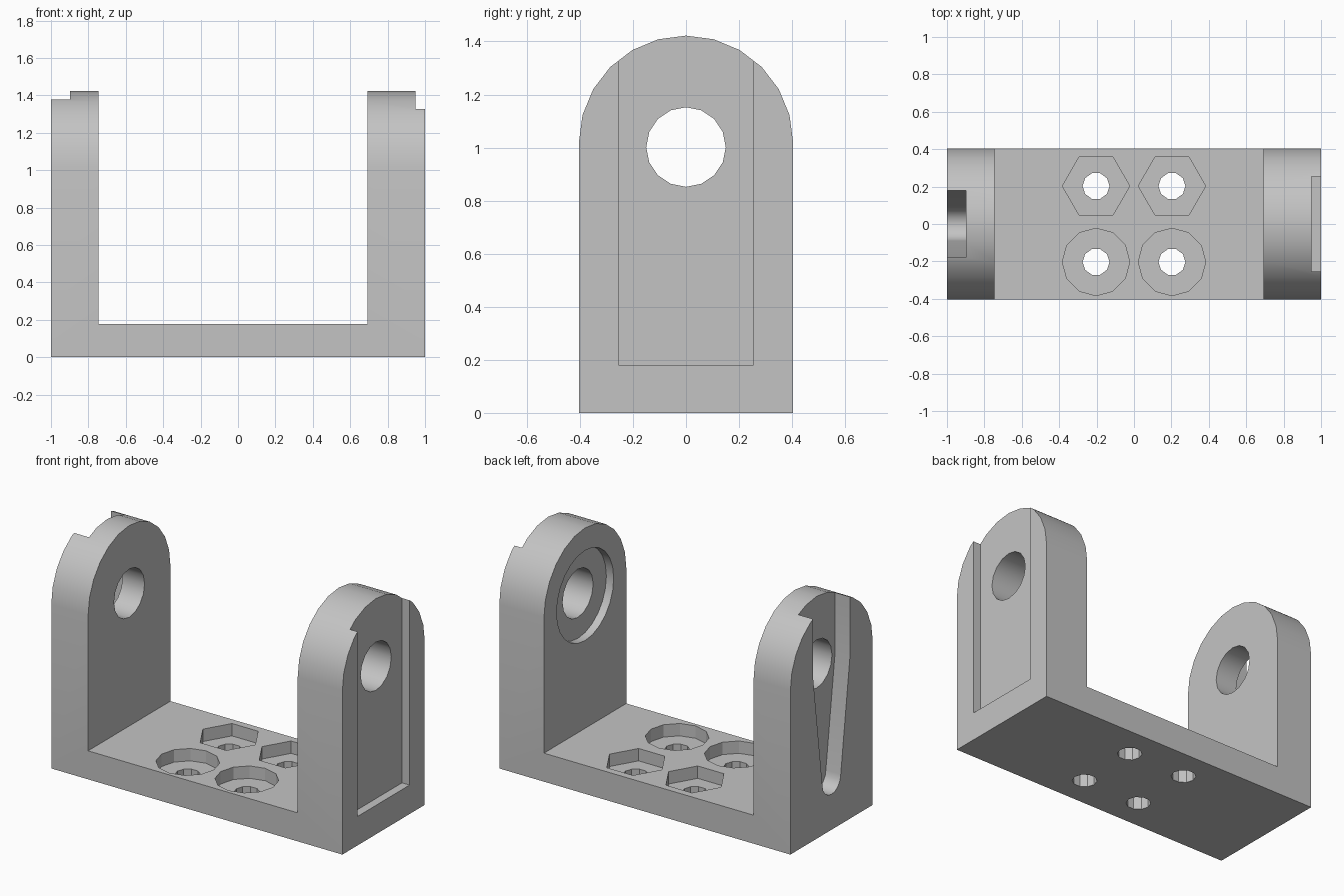
import bpy, bmesh, math
from mathutils import Vector

cube = bpy.data.objects.get("Cube")
if cube:
    bpy.data.objects.remove(cube, do_unlink=True)

HALF_DEPTH = 0.404      # half of the bracket depth along y
BASE_TOP = 0.177        # top of the base plate
AXLE_Z = 1.002          # height of the wall holes
ARCH_Z = 1.018          # centre of the rounded wall tops


def ring(cx, cy, r, sides, start=0.0, sweep=2 * math.pi):
    """Points on a circle, or on an arc with both ends included."""
    closed = abs(sweep - 2 * math.pi) < 1e-6
    count = sides if closed else sides + 1
    return [(cx + r * math.cos(start + sweep * i / sides),
             cy + r * math.sin(start + sweep * i / sides)) for i in range(count)]


def prism(name, points, axis, low, high):
    """Extrude a 2D profile along x (y,z profile), y (x,z) or z (x,y)."""
    place = {"x": lambda a, b, d: (d, a, b),
             "y": lambda a, b, d: (a, d, b),
             "z": lambda a, b, d: (a, b, d)}[axis]
    bm = bmesh.new()
    face = bm.faces.new([bm.verts.new(place(a, b, low)) for a, b in points])
    result = bmesh.ops.extrude_face_region(bm, geom=[face])
    moved = [v for v in result["geom"] if isinstance(v, bmesh.types.BMVert)]
    bmesh.ops.translate(bm, verts=moved, vec=Vector(place(0, 0, high - low)))
    bmesh.ops.recalc_face_normals(bm, faces=bm.faces)
    mesh = bpy.data.meshes.new(name)
    bm.to_mesh(mesh)
    bm.free()
    obj = bpy.data.objects.new(name, mesh)
    bpy.context.collection.objects.link(obj)
    return obj


def combine(target, tool, operation):
    """Apply a boolean and discard the tool."""
    tool.hide_render = True
    mod = target.modifiers.new("cut", "BOOLEAN")
    mod.operation = operation
    mod.solver = "EXACT"
    mod.object = tool
    bpy.context.view_layer.objects.active = target
    bpy.ops.object.modifier_apply(modifier=mod.name)
    bpy.data.objects.remove(tool, do_unlink=True)


# U-shaped body seen from the front
u_profile = [(-1, 0), (1, 0), (1, 1.6), (0.693, 1.6), (0.693, BASE_TOP),
             (-0.747, BASE_TOP), (-0.747, 1.6), (-1, 1.6)]
bracket = prism("u_bracket", u_profile, "y", -0.6, 0.6)

# Rounded side outline trims the body
arch = [(-HALF_DEPTH, -0.1), (HALF_DEPTH, -0.1)]
arch += ring(0, ARCH_Z, HALF_DEPTH, 12, 0, math.pi)
combine(bracket, prism("arch_trim", arch, "x", -1.2, 1.2), "INTERSECT")

# Rectangular channel on the outside of the left wall
channel = [(-0.255, 0.18), (0.255, 0.18), (0.255, 1.6), (-0.255, 1.6)]
combine(bracket, prism("channel_cutter", channel, "x", 0.948, 1.2), "DIFFERENCE")

# Tapered slot with a rounded foot on the outside of the right wall
slot = [(0.18, AXLE_Z), (0.18, 1.6), (-0.18, 1.6), (-0.18, AXLE_Z)]
slot += ring(0, 0.31, 0.09, 8, math.pi, math.pi)
combine(bracket, prism("slot_cutter", slot, "x", -1.2, -0.898), "DIFFERENCE")

# Axle hole through both walls, with a shallow seat inside the left wall
combine(bracket, prism("seat_cutter", ring(0, AXLE_Z, 0.28, 24), "x", 0.5, 0.743), "DIFFERENCE")
combine(bracket, prism("axle_cutter", ring(0, AXLE_Z, 0.15, 16), "x", -1.3, 1.3), "DIFFERENCE")

# Four bolt holes: round pockets at the front, hexagonal pockets at the back
for x in (-0.203, 0.203):
    for y, sides in ((-0.203, 12), (0.203, 6)):
        pocket = prism("pocket_cutter", ring(x, y, 0.18, sides), "z", 0.1, 0.4)
        combine(bracket, pocket, "DIFFERENCE")
        bolt = prism("bolt_cutter", ring(x, y, 0.072, 10), "z", -0.2, 0.5)
        combine(bracket, bolt, "DIFFERENCE")

# Single grey material
grey = bpy.data.materials.new("plain_grey")
grey.use_nodes = True
colour = (0.55, 0.55, 0.55, 1)
grey.diffuse_color = colour
grey.node_tree.nodes["Principled BSDF"].inputs["Base Color"].default_value = colour
bracket.data.materials.clear()
bracket.data.materials.append(grey)

# Smooth the curved walls, keep edges crisp
bpy.ops.object.select_all(action="DESELECT")
bracket.select_set(True)
bpy.context.view_layer.objects.active = bracket
bpy.ops.object.shade_smooth_by_angle(angle=math.radians(25))
